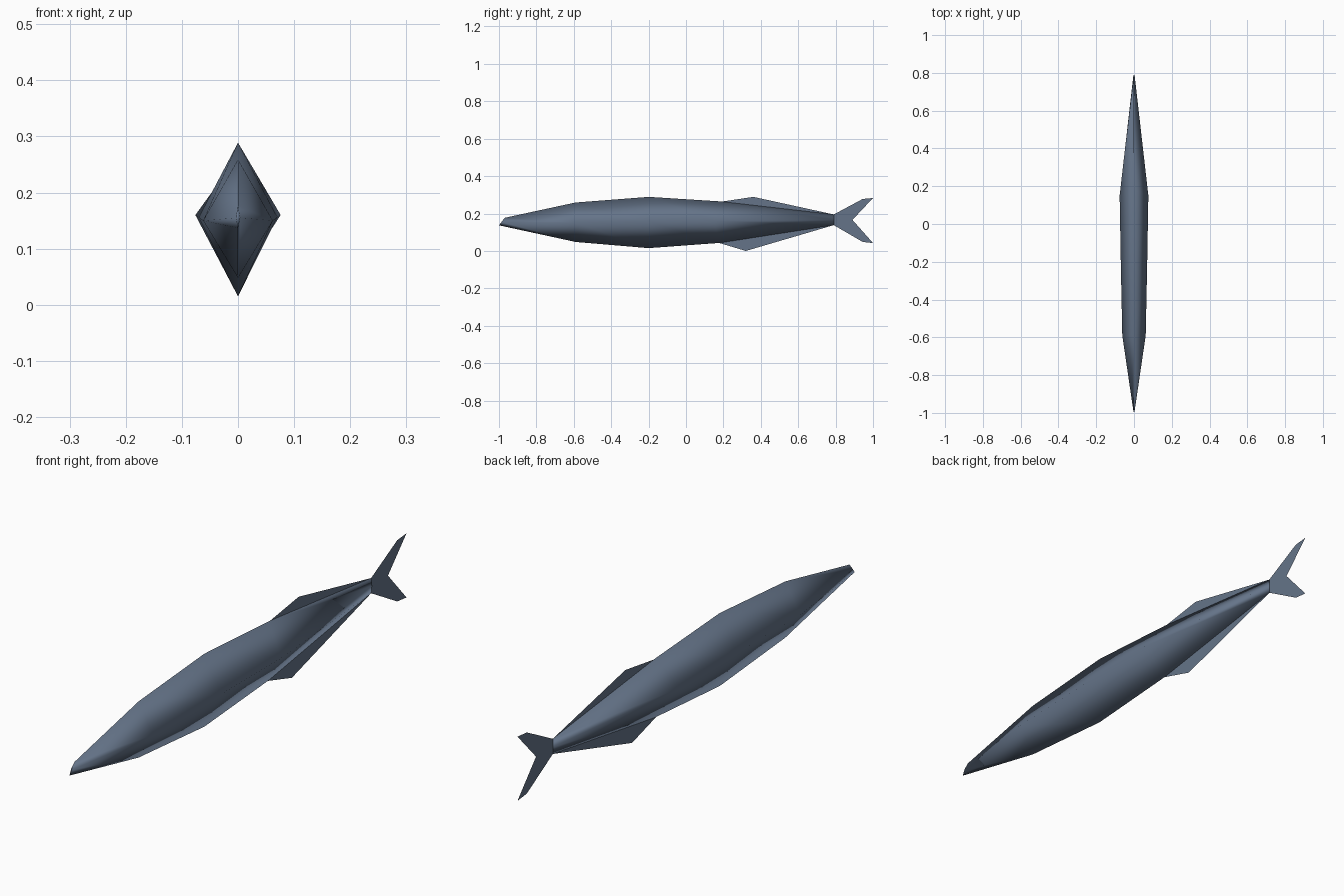
import bpy, bmesh

if "Cube" in bpy.data.objects:
    bpy.data.objects.remove(bpy.data.objects["Cube"])

slate = bpy.data.materials.new("slate_blue")
slate.diffuse_color = (0.13, 0.175, 0.25, 1)
slate.use_nodes = True
slate.node_tree.nodes["Principled BSDF"].inputs["Base Color"].default_value = slate.diffuse_color


def make_object(name, bm, smooth):
    mesh = bpy.data.meshes.new(name)
    bm.to_mesh(mesh)
    bm.free()
    mesh.materials.append(slate)
    for p in mesh.polygons:
        p.use_smooth = smooth
    obj = bpy.data.objects.new(name, mesh)
    bpy.context.collection.objects.link(obj)
    return obj


# Body: diamond cross-sections lofted from snout to tail root
# (top y, top z, side y, side z, half width, bottom y, bottom z)
sections = [
    (-0.97, 0.177, -0.985, 0.155, 0.004, -1.0, 0.137),
    (-0.59, 0.259, -0.59, 0.150, 0.062, -0.59, 0.048),
    (-0.20, 0.289, -0.20, 0.156, 0.070, -0.20, 0.015),
    (0.18, 0.265, 0.15, 0.160, 0.076, 0.18, 0.043),
    (0.79, 0.195, 0.79, 0.166, 0.003, 0.79, 0.138),
]
bm = bmesh.new()
rings = []
for ty, tz, sy, sz, w, by, bz in sections:
    rings.append([bm.verts.new(c) for c in
                  ((0, ty, tz), (w, sy, sz), (0, by, bz), (-w, sy, sz))])
for a, b in zip(rings, rings[1:]):
    for i in range(4):
        j = (i + 1) % 4
        bm.faces.new((a[i], a[j], b[j], b[i]))
bm.faces.new(rings[0])
bm.faces.new(rings[-1])
bmesh.ops.recalc_face_normals(bm, faces=bm.faces)
make_object("body", bm, True)


# Fins: flat sheets on the centre plane, given as (y, z) outlines
def fin(name, *outlines):
    bm = bmesh.new()
    for outline in outlines:
        bm.faces.new([bm.verts.new((0, y, z)) for y, z in outline])
    bmesh.ops.remove_doubles(bm, verts=bm.verts, dist=1e-5)
    make_object(name, bm, False)


fin("dorsal_fin", [(0.18, 0.262), (0.36, 0.289), (0.79, 0.195), (0.5, 0.2)])
fin("anal_fin", [(0.17, 0.045), (0.5, 0.12), (0.79, 0.138), (0.32, 0.0)])
fin("tail_fin",
    [(0.79, 0.166), (0.89, 0.166), (1.0, 0.283), (0.945, 0.278), (0.79, 0.195)],
    [(0.79, 0.166), (0.79, 0.138), (0.945, 0.048), (1.0, 0.042), (0.89, 0.166)])
